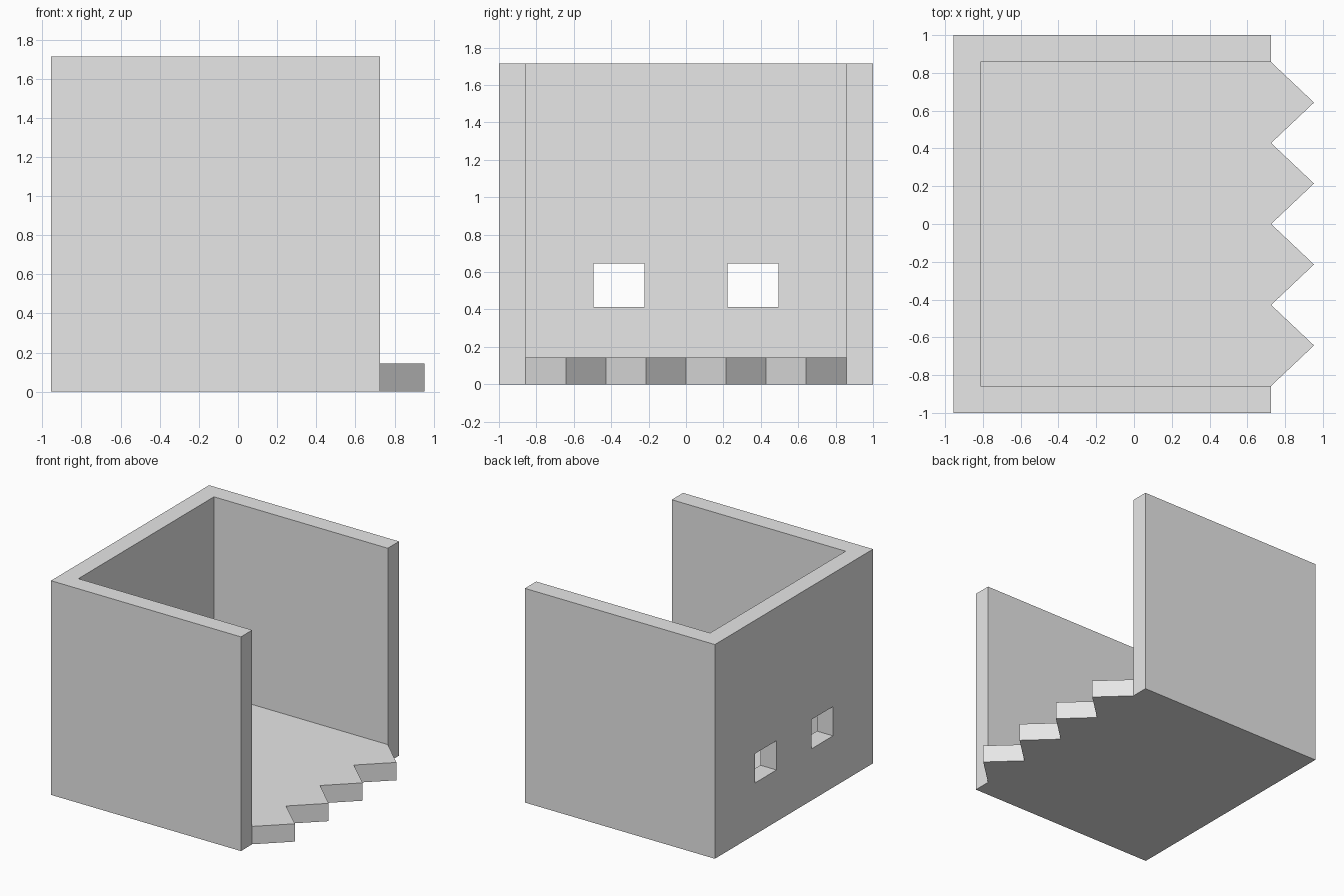
import bpy
import bmesh

cube = bpy.data.objects.get("Cube")
if cube:
    bpy.data.objects.remove(cube, do_unlink=True)

WALL = 1 / 7             # wall and floor thickness
HEIGHT = 12 / 7
BACK, FRONT, TIP = -0.956, 0.726, 0.953
INNER = 1 - WALL
TEETH = 4

grey = bpy.data.materials.new("plain grey")
grey.use_nodes = True
colour = (0.8, 0.8, 0.8, 1)
grey.diffuse_color = colour
grey.node_tree.nodes["Principled BSDF"].inputs["Base Color"].default_value = colour


def prism(name, outline, bottom, top):
    """Extrude a counter-clockwise outline upwards."""
    bm = bmesh.new()
    base = bm.faces.new([bm.verts.new((x, y, bottom)) for x, y in outline])
    grown = bmesh.ops.extrude_face_region(bm, geom=[base], use_keep_orig=True)
    verts = [v for v in grown["geom"] if isinstance(v, bmesh.types.BMVert)]
    bmesh.ops.translate(bm, verts=verts, vec=(0, 0, top - bottom))
    bmesh.ops.recalc_face_normals(bm, faces=bm.faces)
    mesh = bpy.data.meshes.new(name)
    bm.to_mesh(mesh)
    bm.free()
    mesh.materials.append(grey)
    obj = bpy.data.objects.new(name, mesh)
    bpy.context.collection.objects.link(obj)
    return obj


def rectangle(x0, x1, y0, y1):
    return [(x0, y0), (x1, y0), (x1, y1), (x0, y1)]


def cut(target, cutter):
    cutter.hide_render = True
    cutter.hide_viewport = True
    cutter.display_type = 'WIRE'
    mod = target.modifiers.new(cutter.name, 'BOOLEAN')
    mod.operation = 'DIFFERENCE'
    mod.solver = 'EXACT'
    mod.object = cutter


# Body outline with a zigzag threshold along the open side
step = INNER / TEETH
zigzag = [(TIP if i % 2 else FRONT, -INNER + i * step) for i in range(2 * TEETH + 1)]
outline = [(BACK, -1), (FRONT, -1)] + zigzag + [(FRONT, 1), (BACK, 1)]
room = prism("open_room", outline, 0, HEIGHT)

# Hollow interior, open at the top and on one side
cut(room, prism("interior_cutter", rectangle(BACK + WALL, 2, -INNER, INNER), WALL, 2))

# Two square windows in the back wall
for side, name in ((-1, "right"), (1, "left")):
    y0, y1 = sorted((side * 0.221, side * 0.494))
    cut(room, prism(name + "_window_cutter", rectangle(BACK - 0.1, BACK + 0.3, y0, y1), 0.413, 0.647))
